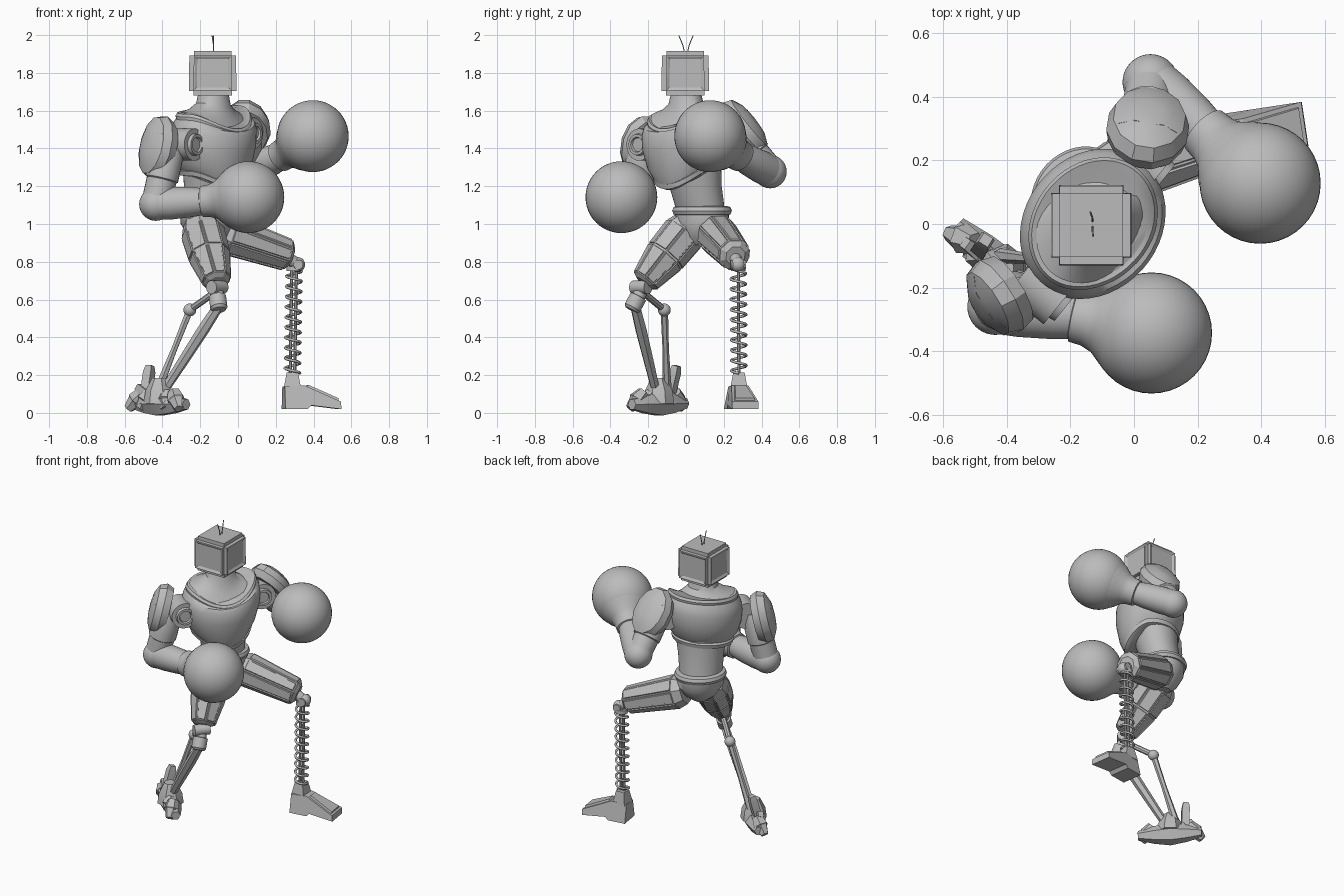
import bpy, bmesh, math
from mathutils import Vector, Matrix

if "Cube" in bpy.data.objects:
    bpy.data.objects.remove(bpy.data.objects["Cube"])

grey = bpy.data.materials.new("plain_grey")
grey.use_nodes = True
grey.diffuse_color = (0.5, 0.5, 0.5, 1)
grey.node_tree.nodes["Principled BSDF"].inputs["Base Color"].default_value = (0.5, 0.5, 0.5, 1)
V = Vector


def finish(name, bm, angle=35):
    bmesh.ops.recalc_face_normals(bm, faces=bm.faces)
    me = bpy.data.meshes.new(name)
    bm.to_mesh(me)
    bm.free()
    ob = bpy.data.objects.new(name, me)
    bpy.context.collection.objects.link(ob)
    me.materials.append(grey)
    bpy.ops.object.select_all(action='DESELECT')
    ob.select_set(True)
    bpy.context.view_layer.objects.active = ob
    bpy.ops.object.shade_smooth_by_angle(angle=math.radians(angle))


def frame(normal, up=(0, 0, 1)):
    """Rotation whose z is the normal and whose x leans towards up."""
    z = V(normal).normalized()
    x = V(up) - z * V(up).dot(z)
    if x.length < 0.05:
        x = V((1, 0, 0)) - z * z.x
    x.normalize()
    return Matrix((x, z.cross(x), z)).transposed()


def loft(name, rings, F, sides=40, angle=35, panel=0):
    """Rings are (centre, half width, half depth, dip at the front)."""
    bm = bmesh.new()
    loops = []
    for c, w, d, dip in rings:
        loop = []
        for i in range(sides):
            a = math.tau * (i + 0.5) / sides
            sag = -dip * max(0, -math.sin(a)) ** 2
            loop.append(bm.verts.new(V(c) + F @ V((w * math.cos(a), d * math.sin(a), sag))))
        loops.append(loop)
    walls = []
    for lo, hi in zip(loops, loops[1:]):
        for i in range(sides):
            j = (i + 1) % sides
            walls.append(bm.faces.new((lo[i], lo[j], hi[j], hi[i])))
    bm.faces.new(loops[0][::-1])
    bm.faces.new(loops[-1])
    if panel:
        # raised plates on the long walls only
        bmesh.ops.recalc_face_normals(bm, faces=bm.faces)
        longest = max(f.calc_area() for f in walls)
        walls = [f for f in walls if f.calc_area() > longest * 0.6]
        bmesh.ops.inset_individual(bm, faces=walls, thickness=panel, depth=0)
        bmesh.ops.inset_individual(bm, faces=walls, thickness=panel * 0.4, depth=panel * 0.7)
    finish(name, bm, angle)


def limb(name, a, b, radii, sides=24, angle=35, panel=0):
    """Tapered limb from a to b, radii given as (fraction, radius)."""
    a, b = V(a), V(b)
    loft(name, [(a.lerp(b, t), r, r, 0) for t, r in radii], frame(b - a), sides, angle, panel)


def rod(name, a, b, r, sides=16):
    limb(name, a, b, [(0, r), (1, r)], sides)


def ball(name, c, r):
    bm = bmesh.new()
    bmesh.ops.create_uvsphere(bm, u_segments=40, v_segments=24, radius=r)
    bmesh.ops.translate(bm, verts=bm.verts, vec=c)
    finish(name, bm)


def wire(name, pts, r):
    cu = bpy.data.curves.new(name, 'CURVE')
    cu.dimensions = '3D'
    cu.bevel_depth, cu.bevel_resolution, cu.use_fill_caps = r, 1, True
    sp = cu.splines.new('POLY')
    sp.points.add(len(pts) - 1)
    for p, q in zip(sp.points, pts):
        p.co = (*q, 1)
    cu.materials.append(grey)
    bpy.context.collection.objects.link(bpy.data.objects.new(name, cu))


# Head: rounded box with shallow sloped panels
bm = bmesh.new()
bmesh.ops.create_cube(bm, size=0.252)
for v in bm.verts:
    v.co.z *= 0.93
    if v.co.z > 0:
        v.co.x, v.co.y = v.co.x * 0.98, v.co.y * 0.98
bmesh.ops.bevel(bm, geom=bm.edges[:], offset=0.024, segments=2, affect='EDGES')
panels = [f for f in bm.faces if f.calc_area() > 0.02 and abs(f.normal.z) < 0.5]
bmesh.ops.inset_individual(bm, faces=panels, thickness=0.008, depth=0)
bmesh.ops.inset_individual(bm, faces=panels, thickness=0.018, depth=-0.008)
bmesh.ops.translate(bm, verts=bm.verts, vec=(-0.134, -0.004, 1.798))
finish("head", bm, 25)
for side in (-1, 1):
    wire("antenna", [(-0.13, side * 0.005, 1.9), (-0.13, side * 0.018, 1.95),
                     (-0.133 - side * 0.004, side * 0.038, 1.998)], 0.003)

# Torso, turned and leaning
turn = Matrix.Rotation(math.radians(51), 3, 'Z')
lean = turn @ Matrix.Rotation(math.radians(-6), 3, 'Y')
front, left = turn @ V((0, -1, 0)), turn @ V((1, 0, 0))


def stack(profile, x=-0.13, y=0.0):
    return [((x, y, z), w, d, dip) for z, w, d, dip in profile]


loft("chest", stack([(1.29, 0.13, 0.12, 0.08), (1.3, 0.19, 0.165, 0.09), (1.34, 0.22, 0.19, 0.07),
                     (1.42, 0.245, 0.212, 0.03), (1.5, 0.252, 0.212, 0.03), (1.55, 0.24, 0.2, 0.06),
                     (1.59, 0.21, 0.172, 0.1)]), lean, 48)
loft("collar", stack([(1.565, 0.222, 0.18, 0.09), (1.59, 0.225, 0.185, 0.1),
                      (1.605, 0.215, 0.175, 0.1), (1.6, 0.195, 0.155, 0.1)]), lean, 48)
loft("neck", stack([(1.59, 0.2, 0.16, 0.1), (1.61, 0.14, 0.12, 0.06),
                    (1.64, 0.095, 0.09, 0.02), (1.69, 0.08, 0.08, 0)]), turn)
loft("chest_rim", stack([(1.27, 0.17, 0.15, 0.09), (1.275, 0.192, 0.17, 0.09),
                         (1.3, 0.2, 0.175, 0.09), (1.31, 0.18, 0.16, 0.09)], -0.135, 0.01), lean, 48)
loft("abdomen", [((-0.14, 0.03, 1.32), 0.165, 0.145, 0), ((-0.15, 0.05, 1.2), 0.145, 0.13, 0),
                 ((-0.17, 0.08, 1.06), 0.135, 0.115, 0)], turn)
loft("belt", stack([(1.045, 0.14, 0.12, 0), (1.05, 0.158, 0.138, 0), (1.07, 0.166, 0.146, 0),
                    (1.09, 0.158, 0.138, 0), (1.095, 0.14, 0.12, 0)], -0.17, 0.085), turn)
loft("pelvis", [((-0.17, 0.085, 1.06), 0.15, 0.13, 0), ((-0.165, 0.085, 1.0), 0.15, 0.13, 0),
                ((-0.16, 0.08, 0.93), 0.1, 0.1, 0), ((-0.155, 0.075, 0.89), 0.045, 0.06, 0)], turn)

# Arms: joint, upper arm, forearm, glove and shoulder pad
ARMS = [
    ("right", (-0.285, -0.205, 1.42), (-0.365, -0.23, 1.4), (-0.435, -0.26, 1.105), (-0.17, -0.292, 1.12),
     (0.055, -0.342, 1.142), (-0.435, -0.235, 1.41), (-0.8, -0.5, 0.22)),
    ("left", (0.025, 0.2, 1.48), (0.035, 0.27, 1.48), (0.052, 0.445, 1.277), (0.235, 0.28, 1.365),
     (0.396, 0.128, 1.465), (0.045, 0.312, 1.52), (0.12, 0.74, 0.6)),
]
for side, joint, top, elbow, wrist, fist, pad, out in ARMS:
    joint = V(joint)
    rod(side + "_shoulder_joint", joint - front * 0.08, joint + front * 0.07, 0.085, 32)
    limb(side + "_shoulder_disc", joint + front * 0.06, joint + front * 0.09,
         [(0, 0.06), (1, 0.055), (1, 0.04), (0.6, 0.036)], 32)
    limb(side + "_upper_arm", top, elbow, [(-0.1, 0.06), (0.1, 0.085), (0.55, 0.088), (0.57, 0.08), (1, 0.078)])
    ball(side + "_elbow", elbow, 0.088)
    limb(side + "_forearm", elbow, wrist, [(0, 0.084), (0.3, 0.086), (0.7, 0.08), (1, 0.07)])
    limb(side + "_glove_cuff", wrist, fist, [(-0.1, 0.07), (-0.08, 0.083), (0.1, 0.087), (0.25, 0.1),
                                             (0.42, 0.135), (0.6, 0.16)], 40)
    ball(side + "_glove", fist, 0.19)
    n = V(out).normalized()
    F = frame(out)
    loft(side + "_shoulder_pad", [(V(pad) + n * h, w, d, 0) for h, w, d in
                                  ((-0.06, 0.15, 0.12), (-0.015, 0.172, 0.132), (0.03, 0.155, 0.115),
                                   (0.055, 0.1, 0.07), (0.062, 0.04, 0.03))], F, 12, 32)
    loft(side + "_pad_seam", [(V(pad) + n * h + F.col[0] * 0.06, 0.005, d, 0) for h, d in
                              ((-0.02, 0.126), (0.035, 0.102), (0.058, 0.05))], F, 8, 25)

# Thighs with long raised panels
limb("left_thigh", (-0.1, 0.15, 0.96), (0.28, 0.262, 0.83),
     [(0, 0.09), (0.12, 0.108), (0.95, 0.085), (1, 0.055)], 8, 20, 0.01)
limb("right_thigh", (-0.2, 0.03, 1.0), (-0.11, -0.225, 0.69),
     [(0, 0.095), (0.15, 0.115), (0.55, 0.11), (0.97, 0.075), (1, 0.05)], 8, 20, 0.008)

# Left knee, spring shin and block foot
ball("left_knee", (0.315, 0.275, 0.785), 0.04)
rod("left_knee_pin", (0.32, 0.235, 0.785), (0.31, 0.315, 0.785), 0.026)
rod("left_knee_link", (0.25, 0.255, 0.83), (0.315, 0.275, 0.785), 0.032)
top, foot = V((0.297, 0.277, 0.75)), V((0.288, 0.28, 0.21))
coils, steps = 10, 16
wire("spring", [top.lerp(foot, i / (coils * steps)) +
                V((math.cos(math.tau * i / steps), math.sin(math.tau * i / steps), 0)) * 0.04
                for i in range(coils * steps + 1)], 0.0075)
for dx in (-0.012, 0.012):
    rod("spring_core", top + V((dx, 0, 0.02)), foot + V((dx, 0, -0.02)), 0.009, 8)
rod("spring_cap", top, top + V((0, 0, 0.025)), 0.04)

bm = bmesh.new()
outline = [(-0.037, 0.02), (-0.037, 0.14), (0.07, 0.145), (0.26, 0.06), (0.262, 0.02), (0.1, 0.04), (0.08, 0.02)]
face = bm.faces.new([bm.verts.new((x, -0.07, z)) for x, z in outline])
new = bmesh.ops.extrude_face_region(bm, geom=[face])["geom"]
bmesh.ops.translate(bm, verts=[g for g in new if isinstance(g, bmesh.types.BMVert)], vec=(0, 0.14, 0))
for v in bm.verts:
    v.co.y *= 0.65 if v.co.z > 0.1 else 1
bmesh.ops.recalc_face_normals(bm, faces=bm.faces)
instep = [f for f in bm.faces if f.normal.z > 0.7 and f.normal.x > 0.2]
bmesh.ops.inset_individual(bm, faces=instep, thickness=0.02, depth=0)
bmesh.ops.inset_individual(bm, faces=instep, thickness=0.005, depth=0.012)
bmesh.ops.transform(bm, matrix=Matrix.Translation((0.278, 0.275, 0)) @ Matrix.Rotation(0.15, 4, 'Z'), verts=bm.verts)
finish("left_foot", bm, 20)
limb("left_ankle", (0.288, 0.28, 0.13), (0.288, 0.28, 0.215), [(0, 0.065), (1, 0.042)], 4, 20)

# Right knee and twin shin bars
knee = V((-0.11, -0.24, 0.665))
rod("right_knee_pin", knee - left * 0.05, knee + left * 0.05, 0.036)
limb("right_knee_tube", (-0.115, -0.225, 0.665), (-0.1, -0.29, 0.545),
     [(0, 0.035), (0.4, 0.035), (0.42, 0.046), (0.9, 0.046), (1, 0.035)])
rod("right_knee_link", (-0.12, -0.23, 0.64), (-0.255, -0.115, 0.545), 0.018, 8)
ball("right_tendon_joint", (-0.255, -0.115, 0.545), 0.034)
limb("right_tendon", (-0.255, -0.115, 0.545), (-0.42, -0.1, 0.13),
     [(0, 0.02), (0.5, 0.017), (1, 0.024)], 6, 20)
limb("right_shin", (-0.1, -0.27, 0.57), (-0.39, -0.16, 0.12),
     [(0, 0.028), (0.3, 0.032), (0.7, 0.028), (1, 0.024)], 6, 20)

# Right foot: narrow wedge of claws in a row along its length, with a heel spur
along, out = V((1, -1, 0)).normalized(), V((-1, -1, 0)).normalized()
mid = V((-0.415, -0.145, 0.0))
up = V((0, 0, 1))
limb("right_sole", mid - along * 0.2 + up * 0.05, mid + along * 0.2 + up * 0.045,
     [(0, 0.03), (0.25, 0.055), (0.5, 0.07), (0.75, 0.055), (1, 0.03)], 6, 20)
limb("right_ankle", mid + up * 0.05, mid + up * 0.185, [(0, 0.085), (0.5, 0.075), (1, 0.04)], 7, 20)
for s in (-0.2, -0.11, -0.02, 0.08, 0.18):
    limb("right_claw", mid + along * s * 0.6 + up * 0.11, mid + along * s + out * 0.035 + up * 0.022,
         [(0, 0.035), (0.5, 0.05), (0.55, 0.042), (1, 0.026)], 6, 20)
limb("right_heel_spur", (-0.49, -0.09, 0.08), (-0.465, -0.05, 0.25), [(0, 0.033), (0.8, 0.034), (1, 0.024)], 4, 20)
limb("right_side_spur", (-0.46, -0.11, 0.08), (-0.53, -0.06, 0.14), [(0, 0.04), (1, 0.024)], 4, 20)
